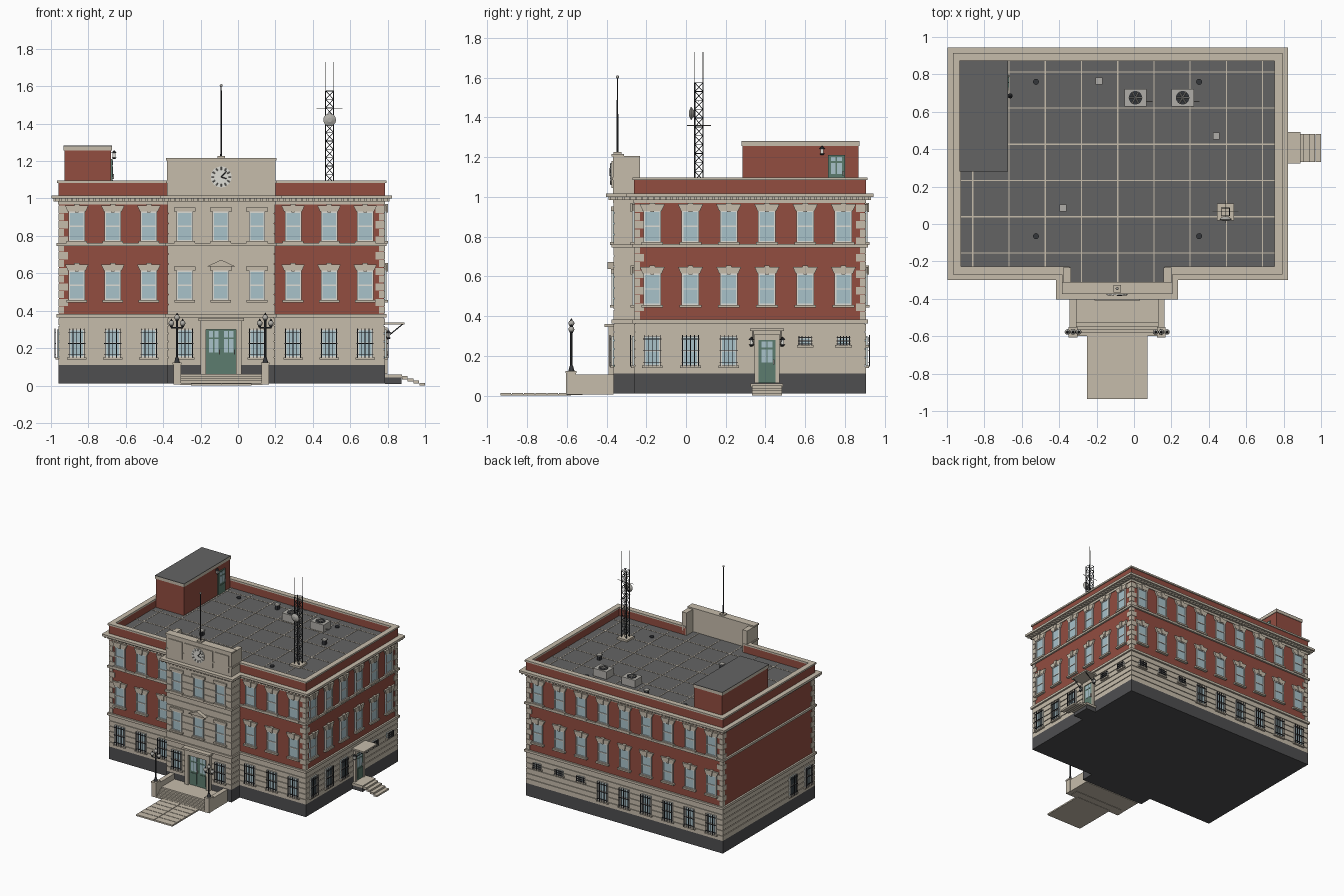
import bpy, bmesh, math
from mathutils import Vector, Matrix

cube = bpy.data.objects.get("Cube")
if cube:
    bpy.data.objects.remove(cube, do_unlink=True)

COLOURS = {
    "brick": (146, 77, 64), "limestone": (198, 188, 171), "dark stone": (78, 78, 80),
    "roofing": (100, 100, 100), "green paint": (92, 124, 110), "glass": (168, 194, 202),
    "white paint": (222, 221, 214), "dark iron": (52, 54, 58), "light metal": (176, 174, 168),
}


def make_material(name, rgb):
    mat = bpy.data.materials.new(name)
    mat.use_nodes = True
    lin = [((c / 255 + .055) / 1.055) ** 2.4 for c in rgb] + [1]
    mat.diffuse_color = lin
    bsdf = next(n for n in mat.node_tree.nodes if n.type == "BSDF_PRINCIPLED")
    bsdf.inputs["Base Color"].default_value = lin
    bsdf.inputs["Roughness"].default_value = .8
    return mat


MATS = {n: make_material(n, c) for n, c in COLOURS.items()}
STONE, IRON, WHITE, METAL = "limestone", "dark iron", "white paint", "light metal"
parts = {}


def part(name, mat):
    return parts.setdefault(name, (bmesh.new(), mat))[0]


# --- building helpers ---
def loft(name, mat, ring_a, ring_b):
    bm = part(name, mat)
    a, b = [[bm.verts.new(p) for p in r] for r in (ring_a, ring_b)]
    bm.faces.new(a[::-1])
    bm.faces.new(b)
    for i in range(len(a)):
        j = (i + 1) % len(a)
        bm.faces.new((a[i], a[j], b[j], b[i]))


def prism(name, mat, pts, z0, z1):
    loft(name, mat, [(x, y, z0) for x, y in pts], [(x, y, z1) for x, y in pts])


def box(name, mat, x0, x1, y0, y1, z0, z1):
    prism(name, mat, [(x0, y0), (x1, y0), (x1, y1), (x0, y1)], z0, z1)


def rod(name, mat, p, q, r, n=6, r2=None):
    p, q = Vector(p), Vector(q)
    turn = (q - p).to_track_quat("Z", "Y").to_matrix().to_4x4()
    bmesh.ops.create_cone(part(name, mat), cap_ends=True, segments=n, radius1=r,
                          radius2=r if r2 is None else r2, depth=(q - p).length,
                          matrix=Matrix.Translation((p + q) / 2) @ turn)


def ball(name, mat, p, r):
    bmesh.ops.create_uvsphere(part(name, mat), u_segments=12, v_segments=8, radius=r,
                              matrix=Matrix.Translation(p))


# --- footprint: main block with a projecting front bay ---
X0, X1, Y0, Y1 = -.96, .785, -.262, .905
BX0, BX1, BY = -.378, .198, -.365
CX = (BX0 + BX1) / 2


def outline(o):
    return [(X0 - o, Y0 - o), (BX0 - o, Y0 - o), (BX0 - o, BY - o), (BX1 + o, BY - o),
            (BX1 + o, Y0 - o), (X1 + o, Y0 - o), (X1 + o, Y1 + o), (X0 - o, Y1 + o)]


def ring(name, mat, o_out, o_in, z0, z1):
    bm = part(name, mat)
    loops = [[bm.verts.new((x, y, z)) for x, y in outline(o)]
             for o, z in ((o_out, z0), (o_out, z1), (o_in, z1), (o_in, z0))]
    for a, b in zip(loops, loops[1:] + loops[:1]):
        for i in range(8):
            j = (i + 1) % 8
            bm.faces.new((a[i], a[j], b[j], b[i]))


# Each facade: wall runs along x or y, its position and outward sign
SIDES = {"front": ("x", Y0, -1), "bay": ("x", BY, -1), "back": ("x", Y1, 1),
         "right": ("y", X1, 1), "left": ("y", X0, -1), "roof_room": ("y", -.68, 1)}


def panel(name, mat, side, pts, d0, d1):
    axis, wall, sign = SIDES[side]
    rings = []
    for d in (d0, d1):
        w = wall + sign * d
        rings.append([(u, w, z) if axis == "x" else (w, u, z) for u, z in pts])
    loft(name, mat, *rings)


def plate(name, mat, side, u, half, z0, z1, d0, d1):
    panel(name, mat, side, [(u - half, z0), (u + half, z0), (u + half, z1), (u - half, z1)], d0, d1)


def framed_glass(side, u, half, z0, z1, d=0.0):
    plate("window_glass", "glass", side, u, half, z0, z1, d - .004, d + .003)
    for s in (-1, 1):
        plate("window_frames", WHITE, side, u + s * (half - .004), .004, z0, z1, d, d + .009)
    for z in (z0, (z0 + z1) / 2 - .003, z1 - .007):
        plate("window_frames", WHITE, side, u, half, z, z + .007, d, d + .008)


def sash_window(side, u, z0, plain=False):
    z1 = z0 + .158
    framed_glass(side, u, .044, z0, z1)
    plate("window_sills", STONE, side, u, .055, z0 - .013, z0, -.004, .018)
    if plain:
        plate("window_lintels", STONE, side, u, .058, z1, z1 + .022, -.004, .012)
        return
    panel("window_lintels", STONE, side, [(u - .048, z1), (u + .048, z1), (u + .063, z1 + .033),
                                          (u - .063, z1 + .033)], -.004, .01)
    panel("window_keystones", STONE, side, [(u - .009, z1 - .005), (u + .009, z1 - .005),
                                            (u + .014, z1 + .04), (u - .014, z1 + .04)], -.004, .017)


def barred_window(side, u, half=.042, z0=.15, z1=.3):
    framed_glass(side, u, half, z0, z1)
    plate("window_sills", STONE, side, u, half + .01, z0 - .012, z0, 0, .016)
    for i in range(5):
        plate("window_bars", IRON, side, u + (i - 2) * half * .48, .002, z0 - .004, z1 + .004, .016, .02)
    for t in (.1, .5, .9):
        z = z0 + t * (z1 - z0)
        plate("window_bars", IRON, side, u, half + .004, z - .002, z + .002, .012, .018)


# --- walls ---
prism("plinth", "dark stone", outline(0), .01, .11)
prism("base_wall", STONE, outline(-.006), .11, .365)
for i in range(6):
    prism("base_courses", STONE, outline(0), .11 + i * .0425, .147 + i * .0425)
prism("base_band", STONE, outline(.01), .363, .382)
e = .004
box("brick_walls", "brick", X0 + e, X1 - e, Y0 + e, Y1 - e, .38, .975)
box("bay_wall", STONE, BX0 + .006, BX1 - .006, BY + .006, Y0 + .05, .38, .99)
for i in range(11):
    z = .382 + i * .054
    box("bay_courses", STONE, BX0, BX1, BY, Y0 + .04, z, z + .049)
prism("string_course", STONE, outline(.01), .745, .762)
prism("frieze", STONE, outline(.002), .968, .99)
for i in range(14):
    w = .05 if i % 2 else .03
    z = .384 + i * .0415
    for cx, sx in ((X0, 1), (X1, -1)):
        for cy, sy in ((Y0, 1), (Y1, -1)):
            xs, ys = sorted((cx, cx + sx * w)), sorted((cy, cy + sy * w))
            box("corner_quoins", STONE, *xs, *ys, z, z + .038)

# --- cornice, dentils, parapet and roof ---
prism("cornice_bed", STONE, outline(.014), .985, .999)
prism("cornice", STONE, outline(.038), .999, 1.017)
pts = [Vector(p) for p in outline(.02)]
for a, b in zip(pts, pts[1:] + pts[:1]):
    n = max(2, int((b - a).length / .03))
    for i in range(n + 1):
        p = a.lerp(b, i / n)
        box("dentils", STONE, p.x - .006, p.x + .006, p.y - .006, p.y + .006, .985, 1.0)
ring("parapet", "brick", 0, -.03, 1.015, 1.085)
ring("parapet_cap", STONE, .008, -.034, 1.084, 1.097)
prism("roof_deck", "roofing", outline(-.02), 1.01, 1.025)
for i in range(9):
    x = -.862 + i * .1937
    box("roof_joints", STONE, x - .003, x + .003, BY + .05 if 3 <= i < 6 else Y0 + .03,
        Y1 - .03, 1.024, 1.027)
for i in range(6):
    y = -.155 + i * .1937
    box("roof_joints", STONE, X0 + .03, X1 - .03, y - .003, y + .003, 1.024, 1.027)
box("bay_parapet", STONE, BX0 - .002, BX1 + .002, BY - .003, BY + .05, 1.015, 1.205)
for x in (BX0 - .002, BX1 - .04):
    box("bay_parapet", STONE, x, x + .042, BY + .045, Y0 + .03, 1.015, 1.205)
box("bay_parapet_cap", STONE, BX0 - .008, BX1 + .008, BY - .009, BY + .054, 1.203, 1.216)
for s in (-1, 1):
    plate("parapet_panels", STONE, "bay", CX + s * .205, .062, 1.045, 1.18, 0, .009)
plate("parapet_panels", STONE, "bay", CX, .125, 1.045, 1.18, 0, .009)

# --- windows on every side ---
COLS = [-.862 + i * .1927 for i in range(9)]
ROWS = [-.17 + i * .1925 for i in range(6)]
for i, x in enumerate(COLS):
    bay = 3 <= i < 6
    face = "bay" if bay else "front"
    for z in (.457, .772):
        sash_window(face, x, z, bay)
        sash_window("back", x, z)
    if i != 4:
        barred_window(face, x)
    if i < 6:
        barred_window("back", x)
    else:
        barred_window("back", x, .032, .255, .295)
for i, y in enumerate(ROWS):
    for z in (.457, .772):
        sash_window("right", y, z)
    if i < 3:
        barred_window("right", y)
    elif i > 3:
        barred_window("right", y, .032, .255, .295)
    if i < 2:
        barred_window("left", y)
panel("window_pediment", STONE, "bay", [(CX - .075, .637), (CX + .075, .637), (CX, .672)], 0, .03)


# --- doors ---
def door(side, u, half, z0, z1, leaves):
    plate("doors", "green paint", side, u, half, z0, z1, -.004, .008)
    w = half / leaves
    for k in range(leaves):
        c = u - half + w * (2 * k + 1)
        zm, zt = z0 + .48 * (z1 - z0), z0 + .78 * (z1 - z0)
        for s in (-1, 1):
            plate("door_glass", "glass", side, c + s * w * .36, w * .28, zm, zt, .006, .011)
            plate("door_glass", "glass", side, c + s * w * .36, w * .28, zt + .01, z1 - .008, .006, .011)
        plate("door_panels", "green paint", side, c, w * .65, z0 + .015, zm - .015, .006, .012)
        plate("door_handles", METAL, side, c + w * .8, .003, zm - .01, zm + .015, .008, .017)


door("bay", CX, .08, .062, .3, 2)
for s in (-1, 1):
    plate("entrance_surround", STONE, "bay", CX + s * .095, .015, .062, .325, 0, .025)
plate("entrance_surround", STONE, "bay", CX, .11, .3, .345, 0, .025)
plate("entrance_hood", STONE, "bay", CX, .122, .345, .36, 0, .045)
SY = ROWS[3]
door("right", SY, .043, .062, .28, 1)
for s in (-1, 1):
    plate("side_door_surround", STONE, "right", SY + s * .053, .01, .062, .31, 0, .014)
    rod("canopy_braces", IRON, (X1, SY + s * .07, .25), (X1 + .095, SY + s * .07, .328), .003)
plate("side_door_surround", STONE, "right", SY, .063, .28, .31, 0, .014)
box("canopy", STONE, X1, X1 + .105, SY - .085, SY + .085, .326, .338)


def lantern(x, y, z):
    box("wall_lantern_glass", WHITE, x - .008, x + .008, y - .008, y + .008, z - .014, z + .012)
    rod("wall_lantern_caps", IRON, (x, y, z + .012), (x, y, z + .026), .014, 8, .003)
    rod("wall_lantern_caps", IRON, (x, y, z - .02), (x, y, z - .012), .006, 8, .012)
    box("wall_lantern_caps", IRON, x - .018, x, y - .002, y + .002, z + .012, z + .017)


for s in (-1, 1):
    lantern(X1 + .02, SY + s * .078, .268)

# --- side steps ---
box("side_landing_base", "dark stone", X1, X1 + .088, SY - .075, SY + .075, .008, .045)
box("side_steps", STONE, X1, X1 + .093, SY - .082, SY + .082, .042, .06)
for i in range(4):
    x = X1 + .091 + i * .0313
    box("side_steps", STONE, x, x + .0302, SY - .075, SY + .075, .033 - i * .011, .051 - i * .0125)

# --- front porch, steps and path ---
box("porch_landing", STONE, -.31, .13, -.53, BY, .005, .062)
for i in range(4):
    box("front_steps", STONE, -.31, .13, -.548 - i * .017, -.52, .002, .05 - i * .012)
for s in (-1, 1):
    x = CX + s * .236
    box("porch_side_walls", STONE, x - .018, x + .018, -.585, BY, .005, .106)
    box("porch_piers", STONE, x - .02, x + .02, -.603, -.553, .005, .115)
    box("porch_piers", STONE, x - .023, x + .023, -.606, -.55, .113, .124)
    # lamp post with three globes
    y = -.577
    rod("lamp_posts", IRON, (x, y, .122), (x, y, .15), .016, 10, .008)
    rod("lamp_posts", IRON, (x, y, .14), (x, y, .355), .006, 8)
    rod("lamp_posts", IRON, (x - .032, y, .31), (x + .032, y, .31), .004)
    for dx, z in ((-.03, .333), (.03, .333), (0, .364)):
        rod("lamp_posts", IRON, (x + dx, y, z - .024), (x + dx, y, z - .008), .005, 8, .011)
        ball("lamp_globes", METAL, (x + dx, y, z), .015)
        rod("lamp_posts", IRON, (x + dx, y, z + .012), (x + dx, y, z + .025), .008, 8, .001)
box("path_bed", STONE, -.25, .072, -.935, -.58, 0, .007)
for i in range(6):
    for x in (-.25, -.087):
        y = -.935 + i * .0592
        box("path_slabs", STONE, x, x + .159, y, y + .055, .005, .012)

# --- clock ---
CZ, CYF = 1.115, BY - .009
rod("clock_face", WHITE, (CX, CYF, CZ), (CX, CYF - .006, CZ), .056, 32)
for i in range(12):
    a = math.tau * i / 12
    dx, dz = math.sin(a), math.cos(a)
    rod("clock_marks", METAL, (CX + dx * .038, CYF - .006, CZ + dz * .038),
        (CX + dx * .052, CYF - .006, CZ + dz * .052), .0035, 4)
for a, r in ((.75, .042), (1.9, .03)):
    rod("clock_hands", IRON, (CX, CYF - .008, CZ),
        (CX + math.sin(a) * r, CYF - .008, CZ + math.cos(a) * r), .0025, 4)

# --- flagpole ---
box("flagpole_base", STONE, CX - .02, CX + .02, -.365, -.325, 1.21, 1.226)
rod("flagpole", IRON, (CX, -.345, 1.22), (CX, -.345, 1.6), .005, 8, .003)
ball("flagpole_ball", METAL, (CX, -.345, 1.603), .008)

# --- rooftop room ---
RX0, RX1, RY0, RY1 = -.928, -.68, .285, .868
box("roof_room_walls", "brick", RX0, RX1, RY0, RY1, 1.02, 1.258)
box("roof_room_trim", STONE, RX0 - .005, RX1 + .005, RY0 - .005, RY1 + .005, 1.256, 1.278)
box("roof_room_roof", "roofing", RX0 - .005, RX1 + .005, RY0 - .005, RY1 + .005, 1.278, 1.282)
door("roof_room", .757, .043, 1.027, 1.21, 1)
lantern(RX1 + .018, .685, 1.23)

# --- antenna tower ---
TX, TY, TZ, TH = .49, .065, 1.04, 1.575
box("tower_base", STONE, TX - .045, TX + .045, TY - .045, TY + .045, 1.02, TZ)
corners = [(TX + sx * .021, TY + sy * .021) for sx, sy in ((-1, -1), (1, -1), (1, 1), (-1, 1))]
levels = [TZ + (TH - TZ) * i / 12 for i in range(13)]
for i in range(4):
    a, b = corners[i], corners[(i + 1) % 4]
    rod("antenna_tower", IRON, (*a, TZ), (*a, TH), .003)
    for k in range(12):
        lo, hi = (a, b) if k % 2 else (b, a)
        rod("antenna_tower", IRON, (*lo, levels[k]), (*hi, levels[k + 1]), .0018, 4)
        rod("antenna_tower", IRON, (*a, levels[k + 1]), (*b, levels[k + 1]), .0018, 4)
for p in (corners[0], corners[2]):
    rod("whip_aerials", METAL, (*p, TH), (*p, 1.73), .002)
rod("cross_aerials", METAL, (TX - .07, TY, 1.48), (TX + .07, TY, 1.48), .002)
rod("cross_aerials", METAL, (TX, TY - .06, 1.36), (TX, TY + .06, 1.36), .002)
rod("dish", METAL, (TX, TY - .025, 1.42), (TX, TY - .04, 1.42), .016, 20, .034)
rod("dish", METAL, (TX, TY - .04, 1.42), (TX, TY - .05, 1.42), .034, 20, .012)

# --- rooftop fans, vents and pipes ---
for x in (.008, .26):
    y = .675
    box("cooling_units", METAL, x - .06, x + .06, y - .046, y + .046, 1.025, 1.085)
    rod("fan_openings", IRON, (x, y, 1.084), (x, y, 1.088), .036, 24)
    for i in range(6):
        a = math.tau * i / 6
        rod("fan_blades", METAL, (x, y, 1.089), (x + math.cos(a) * .034, y + math.sin(a) * .034, 1.089), .004, 4)
    rod("cooling_pipes", METAL, (x + .06, y - .02, 1.045), (x + .09, y - .02, 1.045), .004)
for x, y in ((-.187, .765), (.44, .47), (-.38, .085)):
    box("roof_vents", IRON, x - .013, x + .013, y - .013, y + .013, 1.02, 1.06)
    box("vent_caps", METAL, x - .018, x + .018, y - .018, y + .018, 1.06, 1.067)
for x in (-.524, .348):
    for y in (-.065, .76):
        rod("roof_drains", IRON, (x, y, 1.02), (x, y, 1.035), .016, 12)

# --- turn every part into an object ---
for name, (bm, mat) in parts.items():
    bmesh.ops.recalc_face_normals(bm, faces=bm.faces)
    for f in bm.faces:
        f.smooth = name in ("lamp_globes", "flagpole_ball")
    mesh = bpy.data.meshes.new(name)
    bm.to_mesh(mesh)
    bm.free()
    mesh.materials.append(MATS[mat])
    bpy.context.collection.objects.link(bpy.data.objects.new(name, mesh))
